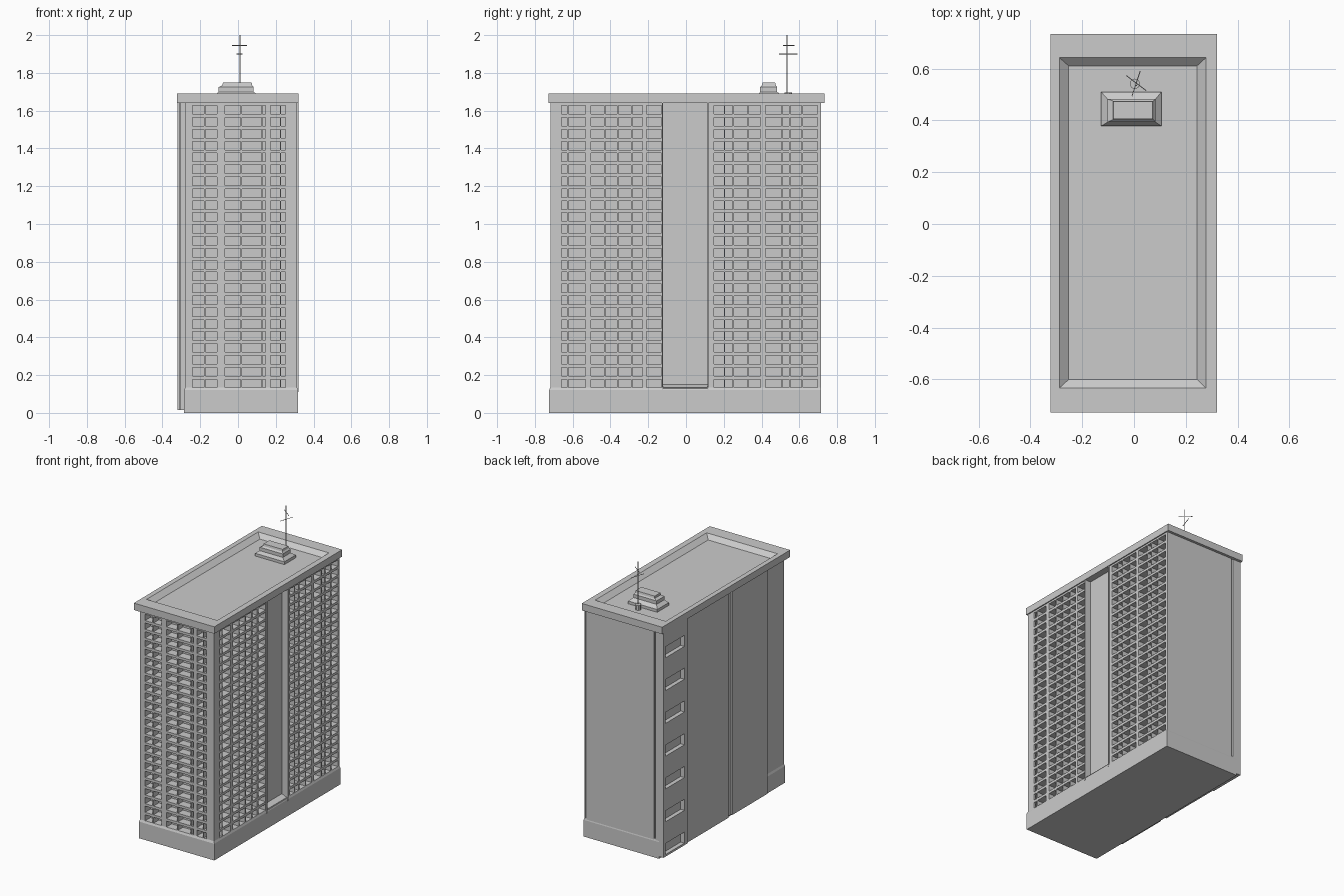
import bpy, bmesh
from mathutils import Vector

if "Cube" in bpy.data.objects:
    bpy.data.objects.remove(bpy.data.objects["Cube"])


def boxes(name, specs):
    """One object made of axis-aligned boxes (x0, x1, y0, y1, z0, z1)."""
    bm = bmesh.new()
    for x0, x1, y0, y1, z0, z1 in specs:
        loft(bm, [(z0, x0, x1, y0, y1), (z1, x0, x1, y0, y1)])
    return finish(name, bm)


def loft(bm, rings, cap_end=True):
    """Stack of rectangles (z, x0, x1, y0, y1) joined by side faces."""
    prev = first = None
    for z, x0, x1, y0, y1 in rings:
        ring = [bm.verts.new(p) for p in ((x0, y0, z), (x1, y0, z), (x1, y1, z), (x0, y1, z))]
        if prev:
            for i in range(4):
                j = (i + 1) % 4
                bm.faces.new((prev[i], prev[j], ring[j], ring[i]))
        else:
            first = ring
        prev = ring
    bm.faces.new(first[::-1])
    if cap_end:
        bm.faces.new(prev)


def finish(name, bm):
    bmesh.ops.recalc_face_normals(bm, faces=bm.faces)
    me = bpy.data.meshes.new(name)
    bm.to_mesh(me)
    bm.free()
    ob = bpy.data.objects.new(name, me)
    bpy.context.collection.objects.link(ob)
    return ob


def lofted(name, rings):
    bm = bmesh.new()
    loft(bm, rings)
    return finish(name, bm)


def gaps(lo, hi, openings):
    """Solid intervals left between openings."""
    out, a = [], lo
    for o0, o1 in openings:
        out.append((a, o0))
        a = o1
    return out + [(a, hi)]


def rod(name, a, b, r, sides=6):
    a, b = Vector(a), Vector(b)
    bpy.ops.mesh.primitive_cylinder_add(vertices=sides, radius=r, depth=(b - a).length,
                                        location=(a + b) / 2)
    ob = bpy.context.object
    ob.rotation_euler = (b - a).to_track_quat('Z', 'Y').to_euler()
    ob.name = name


BASE, TOP = 0.13, 1.645          # facade bottom and underside of roof
FX, FY = 0.312, -0.718           # outer planes of right and front facades
CX, CY = 0.252, -0.658           # set-back walls behind the balconies

# base plinth with a small sloped lip, and the inner core
lofted("plinth", [(0, -0.285, 0.318, -0.725, 0.716), (0.12, -0.285, 0.318, -0.725, 0.716),
                  (0.135, -0.28, FX, FY, 0.712)])
boxes("core", [(-0.275, CX, CY, 0.70, BASE, TOP)])

# balcony grid: floor bands plus piers
PITCH, OPEN_H = 0.063, 0.045
rows = [(0.133 + i * PITCH, 0.133 + i * PITCH + OPEN_H) for i in range(24)]
bands = gaps(BASE, TOP, rows)
front = [(-0.24, -0.18), (-0.173, -0.11), (-0.07, 0.013), (0.021, 0.124), (0.13, 0.146),
         (0.173, 0.222), (0.228, 0.298)]
right_a = [(-0.707, -0.63), (-0.622, -0.533), (-0.503, -0.434), (-0.427, -0.365),
           (-0.357, -0.29), (-0.282, -0.23), (-0.209, -0.13)]
right_b = [(0.147, 0.2), (0.207, 0.247), (0.254, 0.325), (0.332, 0.394),
           (0.42, 0.505), (0.512, 0.545), (0.552, 0.612), (0.62, 0.695)]

boxes("front_floor_bands", [(-0.28, FX, FY, CY, a, b) for a, b in bands])
boxes("front_piers", [(a, b, FY, CY, BASE, TOP) for a, b in gaps(-0.28, FX, front)])
for side, lo, hi, ops in (("a", FY, -0.122, right_a), ("b", 0.115, 0.712, right_b)):
    boxes("right_floor_bands_" + side, [(CX, FX, lo, hi, a, b) for a, b in bands])
    boxes("right_piers_" + side, [(CX, FX, a, b, BASE, TOP) for a, b in gaps(lo, hi, ops)])

# central recess on the right side with sloped sill and edge fins
boxes("recess_wall", [(CX, 0.272, -0.122, 0.115, BASE, TOP)])
lofted("recess_sill", [(0.13, CX, 0.316, -0.122, 0.115), (0.15, CX, 0.273, -0.122, 0.115)])
boxes("recess_fins", [(0.27, 0.32, y - 0.003, y + 0.003, 0.11, TOP) for y in (-0.125, 0.116)])

# back wall panels separated by thin grooves
boxes("back_panels", [(a, b, 0.70, 0.714, 0.11, TOP)
                      for a, b in ((-0.32, -0.255), (-0.243, 0.297), (0.303, FX))])

# left side panels at stepped depths
boxes("left_panels", [(-0.312, -0.27, -0.04, 0.44, 0.015, TOP),
                      (-0.298, -0.27, -0.09, -0.04, 0.015, TOP),
                      (-0.308, -0.27, -0.49, -0.09, 0.015, TOP),
                      (-0.28, -0.27, FY, -0.49, BASE, TOP)])

# stair column with seven recessed openings
stair = [(0.03 + i * 0.237, 0.11 + i * 0.237) for i in range(7)]
boxes("stair_column", [(-0.32, -0.29, 0.44, 0.714, a, b) for a, b in gaps(0.015, TOP, stair)]
      + [(-0.32, -0.29, a, b, 0.015, TOP) for a, b in ((0.44, 0.475), (0.69, 0.714))]
      + [(-0.29, -0.27, 0.44, 0.714, 0.015, TOP)])

# roof slab with sunken, slope-sided deck
lofted("roof", [(1.64, -0.323, 0.32, -0.728, 0.733), (1.69, -0.323, 0.32, -0.728, 0.733),
                (1.69, -0.288, 0.278, -0.633, 0.642), (1.66, -0.252, 0.243, -0.6, 0.61)])

# stepped roof house
lofted("roof_house", [(1.655, -0.127, 0.106, 0.378, 0.51), (1.68, -0.127, 0.106, 0.378, 0.51),
                      (1.70, -0.102, 0.083, 0.393, 0.482), (1.725, -0.102, 0.083, 0.393, 0.482),
                      (1.735, -0.082, 0.075, 0.403, 0.475), (1.75, -0.08, 0.072, 0.406, 0.472)])

# antenna
rod("antenna_foot", (0.003, 0.541, 1.655), (0.003, 0.541, 1.695), 0.02, 10)
rod("antenna_mast", (0.01, 0.535, 1.66), (0.01, 0.535, 2.0), 0.0025)
rod("antenna_bar_upper", (-0.03, 0.573, 1.945), (0.047, 0.515, 1.945), 0.002)
rod("antenna_bar_lower", (0.024, 0.59, 1.90), (-0.008, 0.493, 1.90), 0.002)
